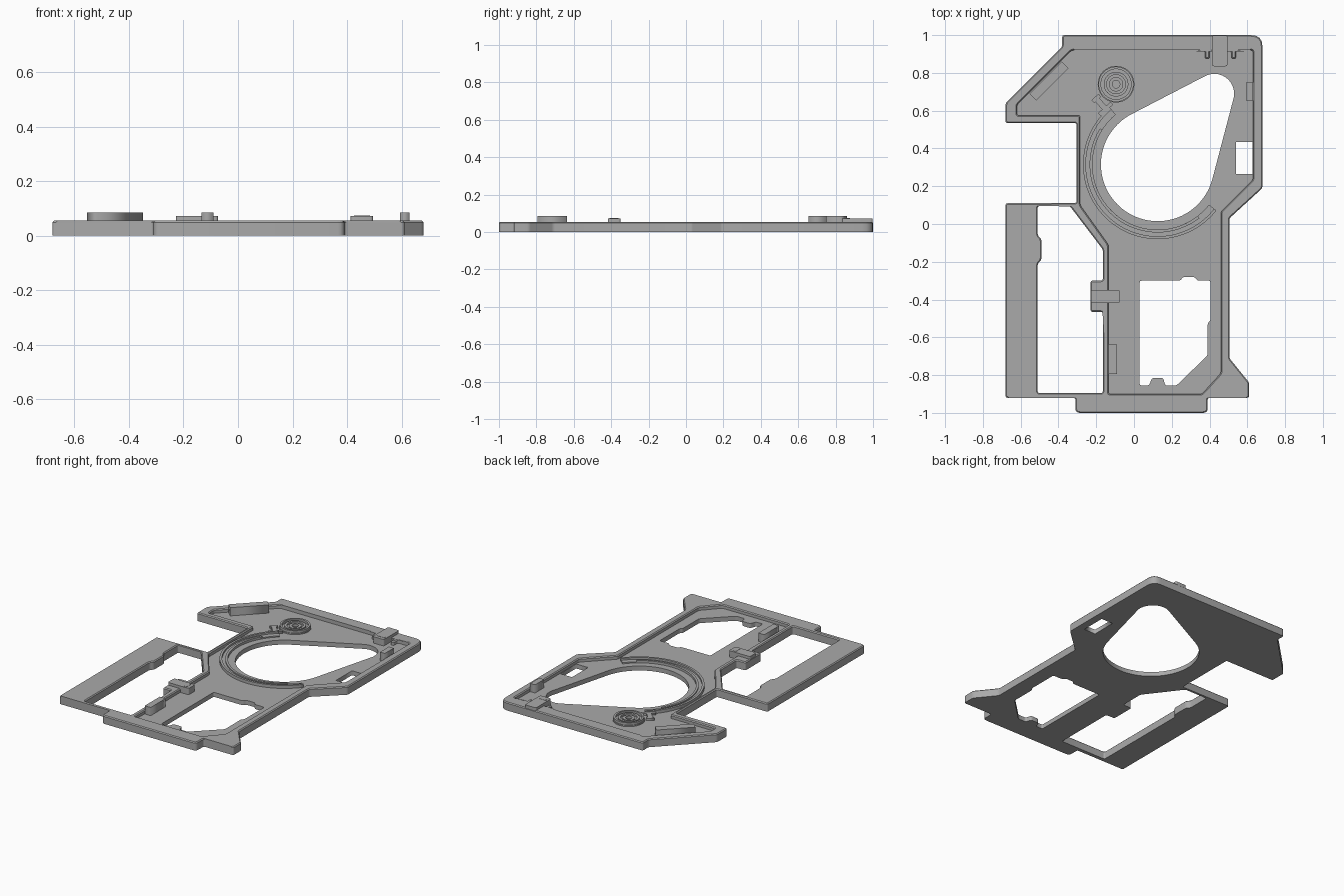
import bpy, bmesh, math
from mathutils import Vector

if "Cube" in bpy.data.objects:
    bpy.data.objects.remove(bpy.data.objects["Cube"])

grey = bpy.data.materials.new("matte grey")
grey.use_nodes = True
grey.diffuse_color = (0.4, 0.4, 0.4, 1)
grey.node_tree.nodes["Principled BSDF"].inputs["Base Color"].default_value = (0.4, 0.4, 0.4, 1)

TOP, FLOOR = 0.055, 0.03


def rounded(points, radius=0.012, special={}):
    """Round every corner of an outline; special maps a corner index to its own radius."""
    out, n = [], len(points)
    for i in range(n):
        p, a, b = (Vector(points[k]) for k in (i, i - 1, (i + 1) % n))
        r = special.get(i, radius)
        s = p + (a - p).normalized() * min(r, (a - p).length * 0.45)
        e = p + (b - p).normalized() * min(r, (b - p).length * 0.45)
        for k in range(5):
            t = k / 4
            out.append(s * (1 - t) ** 2 + p * 2 * t * (1 - t) + e * t * t)
    return out


def arc(cx, cy, r, a0, a1, n=48):
    angles = [math.radians(a0 + (a1 - a0) * k / n) for k in range(n + 1)]
    return [(cx + r * math.cos(a), cy + r * math.sin(a)) for a in angles]


def rect(x0, x1, y0, y1):
    return [(x0, y0), (x1, y0), (x1, y1), (x0, y1)]


def circle(cx, cy, r):
    return arc(cx, cy, r, 0, 360)[:-1]


def band(cx, cy, r0, r1, a0, a1):
    return arc(cx, cy, r1, a0, a1) + arc(cx, cy, r0, a1, a0)


def plate(name, outlines, z0, z1, chamfer=0):
    """Extrude filled outlines (inner ones become holes), with an optional top chamfer."""
    curve = bpy.data.curves.new(name, "CURVE")
    curve.dimensions, curve.fill_mode = "2D", "BOTH"
    curve.extrude = (z1 - z0) / 2
    for pts in outlines:
        spline = curve.splines.new("POLY")
        spline.points.add(len(pts) - 1)
        for sp, p in zip(spline.points, pts):
            sp.co = (p[0], p[1], 0, 1)
        spline.use_cyclic_u = True
    temp = bpy.data.objects.new(name + "_curve", curve)
    bpy.context.collection.objects.link(temp)
    bpy.context.view_layer.update()
    mesh = bpy.data.meshes.new_from_object(
        temp.evaluated_get(bpy.context.evaluated_depsgraph_get()))
    bpy.data.objects.remove(temp)
    bm = bmesh.new()
    bm.from_mesh(mesh)
    bmesh.ops.remove_doubles(bm, verts=bm.verts, dist=0.0001)
    bmesh.ops.translate(bm, verts=bm.verts, vec=(0, 0, (z0 + z1) / 2))
    bmesh.ops.recalc_face_normals(bm, faces=bm.faces)
    if chamfer:
        edges = [e for e in bm.edges if all(v.co.z > z1 - 0.001 for v in e.verts)
                 and len(e.link_faces) == 2 and e.calc_face_angle() > 1]
        bmesh.ops.bevel(bm, geom=edges, offset=chamfer, segments=1, affect="EDGES")
    bm.to_mesh(mesh)
    bm.free()
    mesh.name = name
    mesh.materials.clear()
    mesh.materials.append(grey)
    obj = bpy.data.objects.new(name, mesh)
    bpy.context.collection.objects.link(obj)
    return obj


def turned(pts, cx, cy, angle):
    c, s = math.cos(math.radians(angle)), math.sin(math.radians(angle))
    return [(cx + x * c - y * s, cy + x * s + y * c) for x, y in pts]


# Outlines of the frame, its pocket and its openings
outer = rounded([
    (-0.38, 1), (-0.38, 0.94), (-0.68, 0.64), (-0.68, 0.535), (-0.305, 0.535),
    (-0.305, 0.11), (-0.68, 0.11), (-0.68, -0.92), (-0.31, -0.92), (-0.31, -1),
    (0.39, -1), (0.39, -0.92), (0.61, -0.92), (0.61, -0.84), (0.505, -0.71),
    (0.505, 0.03), (0.68, 0.19), (0.68, 1)], special={17: 0.06, 9: 0.025, 10: 0.025})
pocket = rounded([
    (-0.33, 0.92), (-0.62, 0.63), (-0.62, 0.575), (-0.285, 0.575), (-0.285, 0.1),
    (-0.135, -0.11), (-0.135, -0.9), (0.36, -0.9), (0.46, -0.79), (0.46, 0.065),
    (0.63, 0.235), (0.63, 0.92), (0.54, 0.92), (0.54, 0.875), (0.515, 0.875),
    (0.515, 0.92), (0.4, 0.92), (0.4, 0.875), (0.375, 0.875), (0.375, 0.92)])
side_window = rounded([
    (-0.51, 0.095), (-0.34, 0.095), (-0.165, -0.135), (-0.165, -0.3), (-0.23, -0.3),
    (-0.23, -0.465), (-0.165, -0.465), (-0.165, -0.895), (-0.51, -0.895),
    (-0.51, -0.21), (-0.49, -0.19), (-0.49, -0.08), (-0.51, -0.06)])
lower_window = rounded([
    (0.03, -0.3), (0.245, -0.3), (0.26, -0.28), (0.32, -0.28), (0.335, -0.3),
    (0.405, -0.3), (0.405, -0.51), (0.39, -0.525), (0.39, -0.695), (0.225, -0.855),
    (0.165, -0.855), (0.155, -0.815), (0.095, -0.815), (0.08, -0.855), (0.03, -0.855)])
slot = rect(0.54, 0.628, 0.265, 0.435)

# Teardrop opening: two circles joined by their outer tangents
RX, RY = 0.125, 0.315
lean = math.degrees(math.atan2(0.375, 0.3))
spread = math.degrees(math.acos(0.195 / math.hypot(0.3, 0.375)))
teardrop = (arc(RX, RY, 0.3, lean + spread, lean + 360 - spread, 64)
            + arc(RX + 0.3, RY + 0.375, 0.105, lean - spread, lean + spread, 32))

plate("frame_rim", [outer, pocket, side_window], 0, TOP, 0.006)
plate("frame_floor", [pocket, teardrop, lower_window, slot], 0, FLOOR)

# Curved channel around the large opening
plate("channel_base", [band(RX, RY, 0.345, 0.395, 130, 322)], FLOOR - 0.005, 0.038)
plate("channel_outer_wall", [band(RX, RY, 0.38, 0.395, 130, 322)], FLOOR - 0.005, 0.05)
plate("channel_inner_wall", [band(RX, RY, 0.345, 0.36, 148, 308)], FLOOR - 0.005, 0.046)

# Round boss made of concentric rings
BX, BY = -0.095, 0.74
plate("boss_base", [circle(BX, BY, 0.097), circle(BX, BY, 0.02)], FLOOR - 0.005, 0.038)
for name, r0, r1, z in (("outer", 0.08, 0.093, 0.054), ("middle", 0.05, 0.065, 0.05),
                        ("inner", 0.02, 0.038, 0.046)):
    plate("boss_" + name + "_ring", [circle(BX, BY, r1), circle(BX, BY, r0)], 0.035, z)

# Small latch between boss and channel
for name, w, d, x, y in (("stem", 0.03, 0.1, -0.17, 0.63), ("cross", 0.09, 0.02, -0.15, 0.61),
                         ("head", 0.05, 0.02, -0.2, 0.665)):
    plate("latch_" + name, [turned(rect(-w / 2, w / 2, -d / 2, d / 2), x, y, 42)], 0.025, 0.045)

# Raised clips, each with a small slotted button
plate("rear_clip", [rounded(rect(0.413, 0.495, 0.835, 0.998))], FLOOR - 0.005, 0.073)
plate("side_clip", [rounded(rect(-0.228, -0.073, -0.418, -0.35))], FLOOR - 0.005, 0.073)
plate("rear_clip_button", [rounded(rect(0.425, 0.483, 0.857, 0.877), 0.006)], 0.07, 0.0745)
plate("side_clip_button", [rounded(rect(-0.117, -0.095, -0.408, -0.36), 0.006)], 0.07, 0.0745)

# Upright stops along the pocket wall
plate("corner_stop", [turned(rect(-0.12, 0.12, -0.025, 0.025), -0.45, 0.757, 45)],
      FLOOR - 0.005, 0.085)
plate("right_stop", [rect(-0.134, -0.09, -0.795, -0.637)], FLOOR - 0.005, 0.085)
plate("left_stop", [rect(0.593, 0.629, 0.655, 0.75)], FLOOR - 0.005, 0.085)
